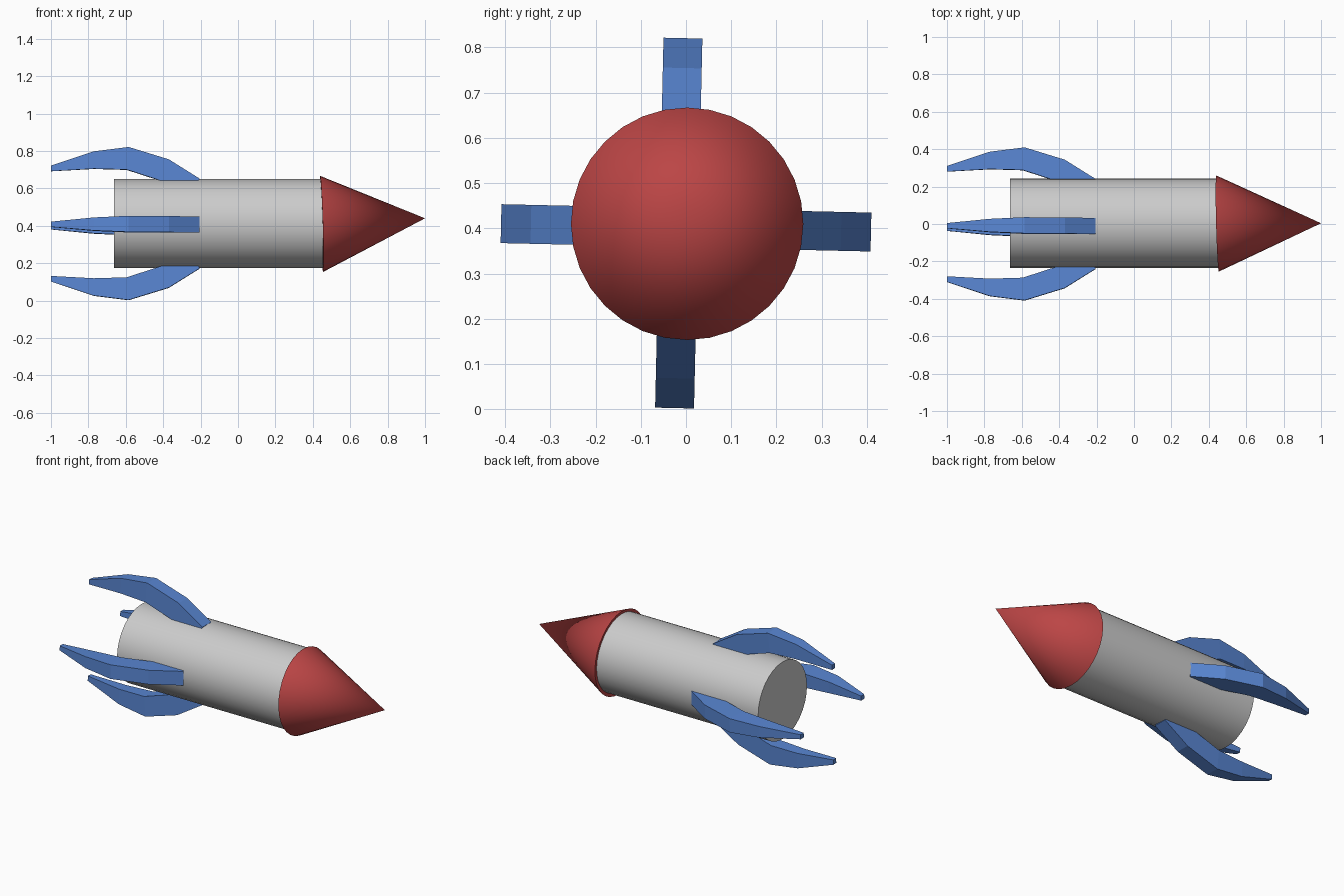
import bpy, bmesh
from math import radians, pi
from mathutils import Matrix, Vector

if "Cube" in bpy.data.objects:
    bpy.data.objects.remove(bpy.data.objects["Cube"])

AXIS_Z = 0.4115
SIDES = 32


def material(name, color):
    m = bpy.data.materials.new(name)
    m.diffuse_color = color
    m.use_nodes = True
    m.node_tree.nodes["Principled BSDF"].inputs["Base Color"].default_value = m.diffuse_color
    return m


red = material("red", (0.5, 0.06, 0.06, 1))
blue = material("blue", (0.10, 0.24, 0.65, 1))


def add_object(name, bm, mat=None, smooth=False):
    bmesh.ops.recalc_face_normals(bm, faces=bm.faces)
    mesh = bpy.data.meshes.new(name)
    bm.to_mesh(mesh)
    bm.free()
    ob = bpy.data.objects.new(name, mesh)
    bpy.context.collection.objects.link(ob)
    if mat:
        mesh.materials.append(mat)
    if smooth:
        bpy.ops.object.select_all(action='DESELECT')
        ob.select_set(True)
        bpy.context.view_layer.objects.active = ob
        bpy.ops.object.shade_smooth_by_angle(angle=radians(30))
    return ob


def cone_along_x(r1, r2, length, center, tilt=None):
    bm = bmesh.new()
    mat = Matrix.Translation(center) @ (tilt or Matrix()) @ Matrix.Rotation(pi / 2, 4, 'Y')
    bmesh.ops.create_cone(bm, cap_ends=True, segments=SIDES, radius1=r1,
                          radius2=r2, depth=length, matrix=mat)
    return bm


# Body tube
add_object("body", cone_along_x(0.238, 0.238, 1.117, (-0.1035, 0.004, 0.4125)), smooth=True)

# Nose cone, tilted slightly, with its tip set exactly
tilt = Matrix.Rotation(radians(-1.8), 4, 'Y') @ Matrix.Rotation(radians(1.5), 4, 'Z')
bm = cone_along_x(0.257, 0.0, 0.55, (0.722, 0.003, 0.41), tilt)
bmesh.ops.remove_doubles(bm, verts=bm.verts, dist=1e-4)
tip = max(bm.verts, key=lambda v: v.co.x)
shift = Vector((0.447, 0.0025, 0.41)) - sum(
    (v.co for v in bm.verts if v is not tip), Vector()) / (len(bm.verts) - 1)
for v in bm.verts:
    v.co += shift
tip.co = (1.0, 0.004, 0.44)
add_object("nose_cone", bm, red, smooth=True)

# Fin cross-sections: outer x, outer radius, inner x, inner radius, half width
STATIONS = [
    (-1.00, 0.310, -1.00, 0.280, 0.014),
    (-0.77, 0.386, -0.77, 0.293, 0.035),
    (-0.585, 0.409, -0.595, 0.288, 0.043),
    (-0.37, 0.343, -0.41, 0.228, 0.043),
    (-0.205, 0.240, -0.26, 0.140, 0.043),
]


def make_fin(name, angle, offset):
    bm = bmesh.new()
    rings = [[bm.verts.new(p) for p in ((xo, -w, ro), (xo, w, ro), (xi, w, ri), (xi, -w, ri))]
             for xo, ro, xi, ri, w in STATIONS]
    for a, b in zip(rings, rings[1:]):
        for i in range(4):
            j = (i + 1) % 4
            bm.faces.new((a[i], a[j], b[j], b[i]))
    bm.faces.new(rings[0])
    bm.faces.new(rings[-1])
    bm.transform(Matrix.Translation(offset + Vector((0, 0, AXIS_Z)))
                 @ Matrix.Rotation(angle - radians(1.3), 4, 'X'))
    add_object(name, bm, blue)


# Four fins around the tail
SIDE = Vector((0, 0, -0.0105))
UPRIGHT = Vector((0, -0.016, 0))
make_fin("top_fin", 0, UPRIGHT)
make_fin("front_fin", pi / 2, SIDE)
make_fin("bottom_fin", pi, UPRIGHT)
make_fin("back_fin", -pi / 2, SIDE)
